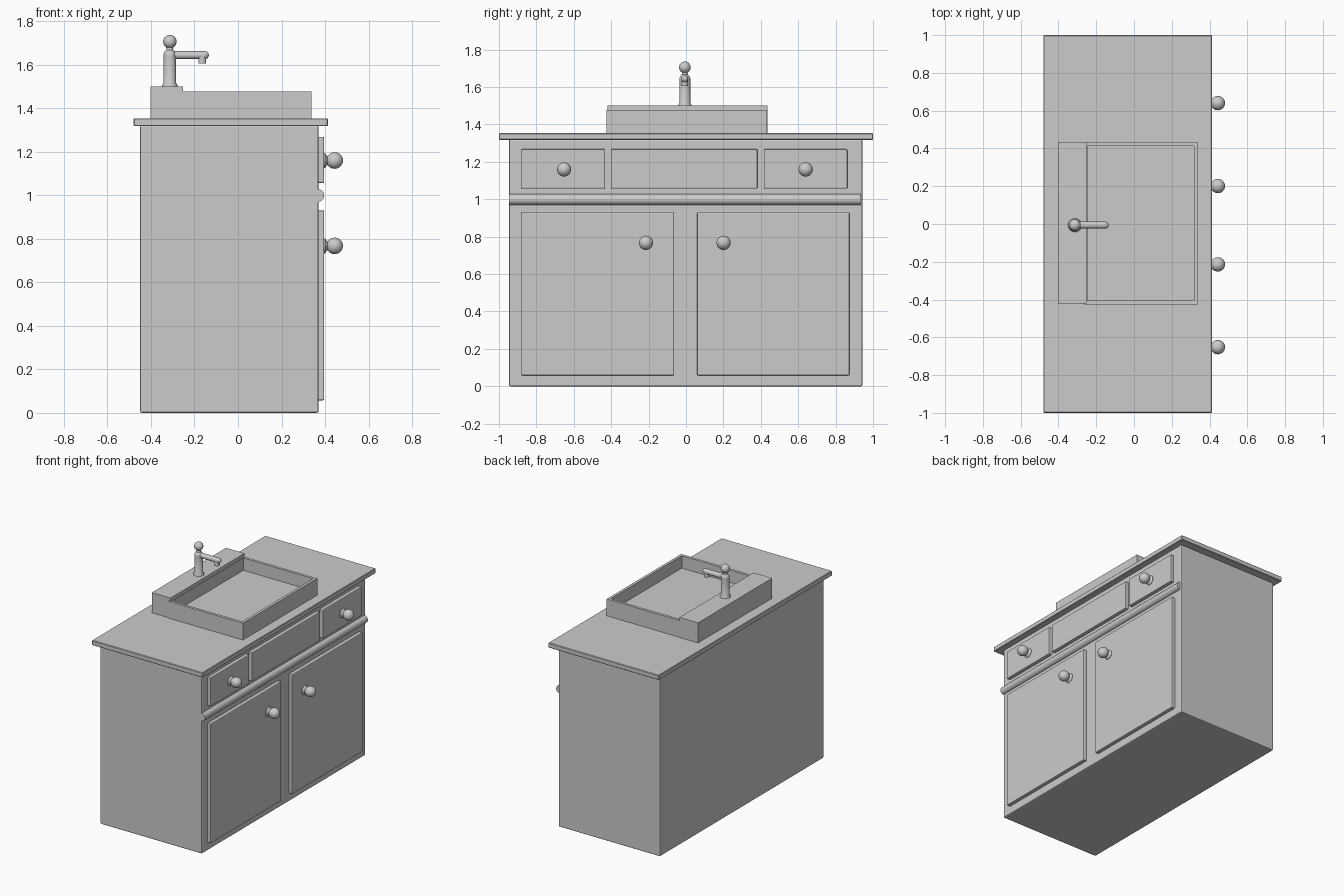
import bpy, bmesh, math
from mathutils import Matrix, Vector

if "Cube" in bpy.data.objects:
    bpy.data.objects.remove(bpy.data.objects["Cube"])


def finish(bm, name, smooth=False, bevel=0.0, segments=1):
    bmesh.ops.recalc_face_normals(bm, faces=bm.faces)
    me = bpy.data.meshes.new(name)
    bm.to_mesh(me)
    bm.free()
    ob = bpy.data.objects.new(name, me)
    bpy.context.collection.objects.link(ob)
    if bevel:
        m = ob.modifiers.new("bevel", 'BEVEL')
        m.width, m.segments = bevel, segments
    if smooth:
        bpy.ops.object.select_all(action='DESELECT')
        ob.select_set(True)
        bpy.context.view_layer.objects.active = ob
        bpy.ops.object.shade_smooth_by_angle(angle=math.radians(40))
    return ob


def box_bm(x, y, z):
    bm = bmesh.new()
    size = Matrix.Diagonal((x[1] - x[0], y[1] - y[0], z[1] - z[0], 1))
    mid = Matrix.Translation((sum(x) / 2, sum(y) / 2, sum(z) / 2))
    bmesh.ops.create_cube(bm, size=1, matrix=mid @ size)
    return bm


def box(name, x, y, z, bevel=0.0, segments=1):
    return finish(box_bm(x, y, z), name, False, bevel, segments)


def lathe(name, profile, origin, axis):
    """Revolve (radius, height) points around an axis through origin."""
    bm = bmesh.new()
    verts = [bm.verts.new((r, 0, h)) for r, h in profile]
    edges = [bm.edges.new(p) for p in zip(verts, verts[1:])]
    bmesh.ops.spin(bm, geom=verts + edges, cent=(0, 0, 0), axis=(0, 0, 1),
                   angle=math.tau, steps=32)
    bmesh.ops.remove_doubles(bm, verts=bm.verts, dist=1e-5)
    rot = Vector((0, 0, 1)).rotation_difference(Vector(axis)).to_matrix().to_4x4()
    bm.transform(Matrix.Translation(origin) @ rot)
    return finish(bm, name, True)


def arc(r, h, start, end, n=12):
    """Circular arc profile points; angles in degrees from -90 (bottom) to 90 (top)."""
    pts = []
    for i in range(n + 1):
        a = math.radians(start + (end - start) * i / n)
        pts.append((max(0, r * math.cos(a)), h + r * math.sin(a)))
    return pts


# Cabinet body and countertop
box("cabinet_body", (-0.45, 0.37), (-0.947, 0.943), (0, 1.32), 0.008, 2)
box("countertop", (-0.48, 0.413), (-1, 1), (1.317, 1.353), 0.004)

# Raised drawer and door panels
panels = [("drawer_left", (-0.88, -0.432), (1.056, 1.268)),
          ("drawer_middle", (-0.402, 0.382), (1.056, 1.268)),
          ("drawer_right", (0.416, 0.863), (1.056, 1.268)),
          ("door_left", (-0.88, -0.063), (0.058, 0.93)),
          ("door_right", (0.059, 0.874), (0.058, 0.93))]
for name, y, z in panels:
    box(name, (0.36, 0.396), y, z, 0.006, 2)

# Round rail between drawers and doors
lathe("front_rail", [(0, -0.947), (0.029, -0.947), (0.029, 0.932), (0, 0.932)],
      (0.367, 0, 0.998), (0, 1, 0))

# Knobs
knob = [(0, -0.004), (0.034, -0.004), (0.034, 0.004), (0.026, 0.010),
        (0.019, 0.018)] + arc(0.038, 0.049, -58, 90)
for name, y, z in [("drawer_knob_left", -0.652, 1.159), ("drawer_knob_right", 0.64, 1.159),
                   ("door_knob_left", -0.214, 0.767), ("door_knob_right", 0.201, 0.767)]:
    lathe(name, knob, (0.395, y, z), (1, 0, 0))

# Basin: box with inset, sunken top
bm = box_bm((-0.266, 0.337), (-0.425, 0.433), (1.35, 1.476))
bm.faces.ensure_lookup_table()
top = max(bm.faces, key=lambda f: f.calc_center_median().z)
bmesh.ops.inset_region(bm, faces=[top], thickness=0.028)
inner = bmesh.ops.extrude_discrete_faces(bm, faces=[top])["faces"][0]
bmesh.ops.translate(bm, verts=inner.verts, vec=(0, 0, -0.09))
finish(bm, "sink_basin")

# Ledge behind the basin that carries the tap
box("sink_ledge", (-0.402, -0.252), (-0.42, 0.435), (1.35, 1.5))

# Tap: column with shoulder and ball, spout and nozzle
tx, ty = -0.313, -0.006
lathe("tap_column", [(0, 1.495), (0.036, 1.495), (0.036, 1.504), (0.029, 1.516), (0.029, 1.635)]
      + arc(0.029, 1.642, 0, 55) + arc(0.031, 1.705, -62, 90), (tx, ty, 0), (0, 0, 1))
lathe("tap_spout", [(0, 0), (0.018, 0), (0.018, 0.16)] + arc(0.018, 0.161, 0, 90),
      (tx, ty, 1.643), (1, 0, 0))
lathe("tap_nozzle", [(0, 1.605), (0.018, 1.605), (0.018, 1.643), (0, 1.643)],
      (-0.164, ty, 0), (0, 0, 1))
